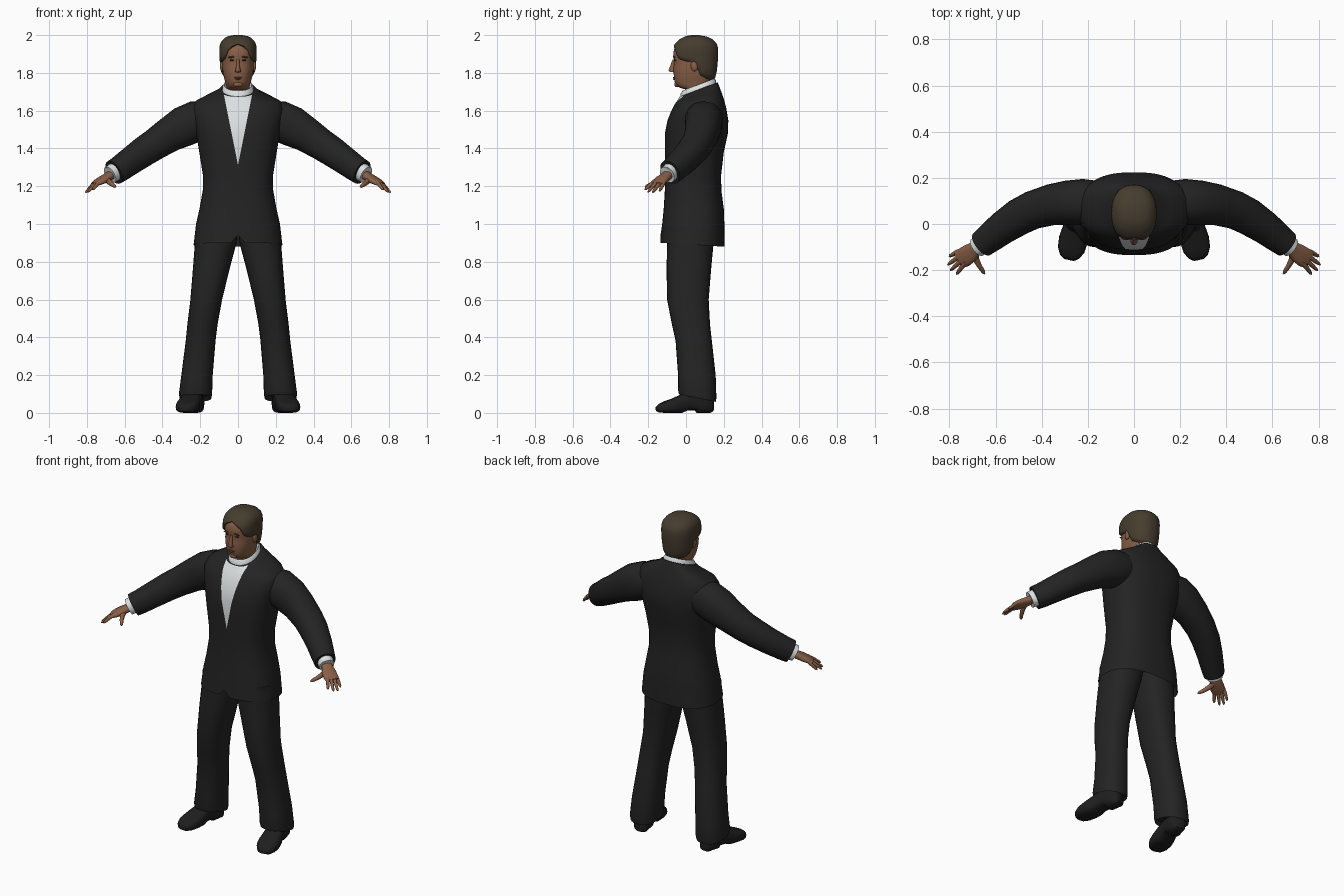
import bpy, bmesh, math
from mathutils import Vector, Matrix

Z = Vector((0, 0, 1))


def material(name, r, g, b):
    m = bpy.data.materials.new(name)
    m.diffuse_color = (r, g, b, 1)
    return m


SUIT = material("suit black", .017, .017, .018)
SHIRT = material("shirt white", .72, .75, .76)
SKIN = material("skin", .25, .115, .062)
HAIR = material("hair brown", .062, .046, .028)
SHOE = material("shoe black", .013, .013, .014)
LIP = material("lip", .17, .065, .042)
DARK = material("eye dark", .03, .02, .014)


def finish(name, bm, mats, angle=50):
    bmesh.ops.recalc_face_normals(bm, faces=bm.faces)
    me = bpy.data.meshes.new(name)
    bm.to_mesh(me)
    bm.free()
    for m in mats:
        me.materials.append(m)
    ob = bpy.data.objects.new(name, me)
    bpy.context.collection.objects.link(ob)
    bpy.ops.object.select_all(action='DESELECT')
    ob.select_set(True)
    bpy.context.view_layer.objects.active = ob
    bpy.ops.object.shade_smooth_by_angle(angle=math.radians(angle))
    return ob


def skin_rings(rings):
    """Bridge equal-length point rings and cap both ends."""
    bm = bmesh.new()
    vs = [[bm.verts.new(p) for p in r] for r in rings]
    n = len(vs[0])
    for a, b in zip(vs, vs[1:]):
        for i in range(n):
            j = (i + 1) % n
            bm.faces.new((a[i], a[j], b[j], b[i]))
    bm.faces.new(vs[0])
    bm.faces.new(vs[-1])
    return bm


def oval(c, u, v, n, e):
    """Superellipse ring, starting on the -v side."""
    pts = []
    for i in range(n):
        a = 2 * math.pi * i / n
        s, k = math.sin(a), -math.cos(a)
        pts.append(c + u * math.copysign(abs(s) ** (2 / e), s) + v * math.copysign(abs(k) ** (2 / e), k))
    return pts


def stack(rows, n, e, s=1):
    """Level rings from rows (cx, front y, back y, z, half width, tilt)."""
    return skin_rings([oval(Vector((s * cx, (f + b) / 2, z)), Vector((h, 0, 0)),
                            Vector((0, (b - f) / 2, t * (b - f) / 2)), n, e)
                       for cx, f, b, z, h, t in rows])


def tube(rows, s, n=16, e=2.2):
    """Rings across a path of (x, y, z, horizontal radius, other radius)."""
    ps = [Vector((s * r[0], r[1], r[2])) for r in rows]
    rings = []
    for i, r in enumerate(rows):
        t = (ps[min(i + 1, len(ps) - 1)] - ps[max(i - 1, 0)]).normalized()
        u = t.cross(Z).normalized()
        rings.append(oval(ps[i], u * r[3], u.cross(t) * r[4], n, e))
    return skin_rings(rings)


def blob(name, loc, size, mat, rot=0):
    bm = bmesh.new()
    bmesh.ops.create_uvsphere(bm, u_segments=14, v_segments=8, radius=1,
                              matrix=Matrix.Translation(loc) @ Matrix.Rotation(rot, 4, 'Y') @ Matrix.Diagonal((*size, 1)))
    return finish(name, bm, [mat])


# Jacket, with the shirt front cut in as a V
bm = stack([
    (0, -.115, .185, .97, .21, 0), (0, -.125, .195, .91, .225, -.06),
    (0, -.135, .205, .89, .235, -.06), (0, -.126, .203, 1.0, .222, 0),
    (0, -.118, .2, 1.08, .204, 0), (0, -.112, .187, 1.18, .186, 0),
    (0, -.11, .186, 1.26, .186, 0), (0, -.112, .2, 1.38, .205, 0),
    (0, -.112, .222, 1.48, .222, 0), (0, -.098, .224, 1.55, .235, 0),
    (0, -.075, .213, 1.61, .245, .03), (0, -.058, .2, 1.65, .225, .1),
    (0, -.045, .185, 1.68, .16, .22), (0, -.04, .175, 1.697, .112, .32),
    (0, -.035, .167, 1.712, .093, .38)], 60, 2.5)
for v in bm.verts:
    if v.co.z < .93 and v.co.y < 0 and abs(v.co.x) < .01:
        v.co.z += .04
for s in (1, -1):
    bmesh.ops.bisect_plane(bm, geom=bm.verts[:] + bm.edges[:] + bm.faces[:], dist=1e-5,
                           plane_co=(0, 0, 1.31), plane_no=(s, 0, -.2))
for f in bm.faces:
    c = f.calc_center_median()
    f.material_index = int(c.y < .03 and abs(c.x) < .2 * (c.z - 1.31))
finish("jacket", bm, [SUIT, SHIRT])

# Shirt collar
finish("shirt_collar", stack([(0, -.03, .16, 1.69, .086, .38), (0, -.03, .16, 1.722, .083, .38),
                              (0, -.018, .15, 1.738, .073, .38), (0, -.01, .14, 1.715, .064, .38)], 32, 2.2), [SHIRT])

# Head surface: z, front y, back y, half width
HEAD = [(1.64, .0, .13, .06), (1.712, -.002, .132, .061), (1.722, -.035, .133, .061),
        (1.735, -.052, .135, .063), (1.752, -.06, .138, .068), (1.775, -.063, .143, .074),
        (1.80, -.066, .15, .08), (1.83, -.066, .154, .083), (1.865, -.062, .157, .085),
        (1.885, -.068, .158, .086), (1.91, -.066, .159, .087), (1.935, -.06, .156, .086),
        (1.955, -.045, .145, .078), (1.972, -.02, .122, .062), (1.984, .01, .09, .038),
        (1.988, .04, .06, .01)]


def head_ring(z_of, off, n=44):
    pts = []
    for i in range(n):
        a = 2 * math.pi * i / n
        z, dz = z_of(min(a, 2 * math.pi - a))
        k = next((j for j in range(len(HEAD) - 2) if z <= HEAD[j + 1][0]), len(HEAD) - 2)
        p, q = HEAD[k], HEAD[k + 1]
        t = min(1, max(0, (z - p[0]) / (q[0] - p[0])))
        f, b, h = (p[m] + (q[m] - p[m]) * t for m in (1, 2, 3))
        r = oval(Vector((0, (f + b) / 2, z + dz)), Vector((h + off, 0, 0)),
                 Vector((0, (b - f) / 2 + off, 0)), n, 2.3)
        pts.append(r[i])
    return pts


finish("head", skin_rings([head_ring(lambda a, z=r[0]: (z, 0), 0) for r in HEAD]), [SKIN])

# Hair shell following a hairline given by angle from the front
LINE = [(0, 1.95), (.3, 1.935), (.6, 1.915), (.8, 1.875), (1.2, 1.862), (1.6, 1.855),
        (1.8, 1.79), (2.3, 1.768), (3.2, 1.758)]


def hairline(a):
    for (a0, z0), (a1, z1) in zip(LINE, LINE[1:]):
        if a <= a1:
            return z0 + (z1 - z0) * (a - a0) / (a1 - a0)
    return LINE[-1][1]


def hair_row(t, off):
    return head_ring(lambda a: (hairline(a) + (1.988 - hairline(a)) * t, .012 * t), off)


rows = [hair_row(0, -.006), hair_row(0, .006)]
rows += [hair_row(t, .012) for t in (.08, .2, .35, .5, .62, .73, .82, .9, .96, 1)]
finish("hair", skin_rings(rows), [HAIR], 60)

# Face details
bm = skin_rings([oval(Vector((0, y, z)), Vector((w, 0, 0)), Vector((0, d, 0)), 10, 2)
                 for y, z, w, d in ((-.06, 1.803, .01, .006), (-.072, 1.806, .017, .015),
                                    (-.076, 1.815, .014, .016), (-.069, 1.84, .009, .013),
                                    (-.062, 1.872, .007, .009))])
finish("nose", bm, [SKIN])
blob("upper_lip", (0, -.063, 1.775), (.022, .007, .004), LIP)
blob("lower_lip", (0, -.062, 1.767), (.018, .007, .004), LIP)
blob("chin", (0, -.048, 1.74), (.026, .014, .016), SKIN)

for s, side in ((1, "left"), (-1, "right")):
    blob(side + "_eye", (s * .032, -.058, 1.867), (.012, .006, .005), DARK)
    blob(side + "_brow", (s * .034, -.063, 1.884), (.02, .006, .004), HAIR, s * .1)
    blob(side + "_ear", (s * .086, .045, 1.838), (.01, .02, .03), SKIN)

    # Sleeve and shirt cuff
    finish(side + "_sleeve", tube([
        (.14, .095, 1.56, .09, .09), (.22, .095, 1.545, .1, .108), (.29, .092, 1.515, .096, .107),
        (.36, .083, 1.475, .089, .094), (.44, .06, 1.422, .083, .083), (.50, .03, 1.383, .08, .079),
        (.57, -.017, 1.333, .072, .073), (.625, -.06, 1.293, .065, .069),
        (.657, -.085, 1.273, .06, .067), (.652, -.081, 1.276, .045, .05)], s, 24), [SUIT])
    finish(side + "_cuff", tube([(.635, -.068, 1.288, .045, .05), (.678, -.1, 1.26, .044, .047),
                                 (.676, -.098, 1.261, .03, .03)], s, 18), [SHIRT])

    # Hand: palm, four fingers, thumb
    finish(side + "_palm", tube([
        (.65, -.08, 1.277, .028, .024), (.685, -.105, 1.252, .032, .022),
        (.712, -.127, 1.236, .041, .02), (.738, -.145, 1.222, .043, .016),
        (.757, -.157, 1.211, .038, .011)], s, 16, 2.5), [SKIN])
    for i, (k, t) in enumerate((((.767, -.122, 1.21), (.8, -.14, 1.175)),
                                ((.76, -.142, 1.212), (.806, -.176, 1.168)),
                                ((.752, -.162, 1.214), (.794, -.2, 1.17)),
                                ((.74, -.178, 1.216), (.768, -.217, 1.182)))):
        k, t = Vector(k), Vector(t)
        path = [(*k.lerp(t, q), r, r) for q, r in ((-.35, .009), (.1, .0105), (.6, .009), (.9, .007), (1.03, .003))]
        finish(f"{side}_finger_{i + 1}", tube(path, s, 8, 2), [SKIN])
    finish(side + "_thumb", tube([(.692, -.118, 1.243, .016, .016), (.684, -.155, 1.224, .014, .015),
                                  (.668, -.185, 1.21, .011, .012), (.653, -.207, 1.2, .009, .009),
                                  (.647, -.216, 1.196, .003, .003)], s, 10, 2), [SKIN])

    # Trouser leg
    finish(side + "_trouser_leg", stack([
        (.225, -.025, .145, .1, .07, -.2), (.225, -.037, .158, .078, .084, -.2),
        (.225, -.042, .161, .1, .088, -.2), (.217, -.042, .157, .2, .083, 0),
        (.198, -.055, .137, .38, .079, 0), (.188, -.075, .127, .47, .08, 0),
        (.168, -.1, .12, .6, .084, 0), (.142, -.103, .133, .76, .097, 0),
        (.118, -.1, .146, .9, .11, 0), (.112, -.1, .15, .98, .112, 0)], 28, 2.3, s), [SUIT])

    # Shoe: rings from heel to toe (distance, bottom z, top z, half width)
    heel, toe = Vector((s * .217, .142, 0)), Vector((s * .282, -.156, 0))
    across = (toe - heel).normalized().cross(Z)
    rings = [oval(heel.lerp(toe, q) + Z * (lo + hi) / 2, across * w, Z * (hi - lo) / 2, 20, 3)
             for q, lo, hi, w in ((0, .008, .07, .028), (.05, 0, .1, .043), (.28, 0, .115, .05),
                                  (.31, .014, .115, .05), (.46, .012, .112, .052), (.55, 0, .1, .057),
                                  (.7, 0, .078, .063), (.85, 0, .062, .059), (.95, .002, .048, .043),
                                  (1, .01, .034, .022))]
    finish(side + "_shoe", skin_rings(rings), [SHOE])
